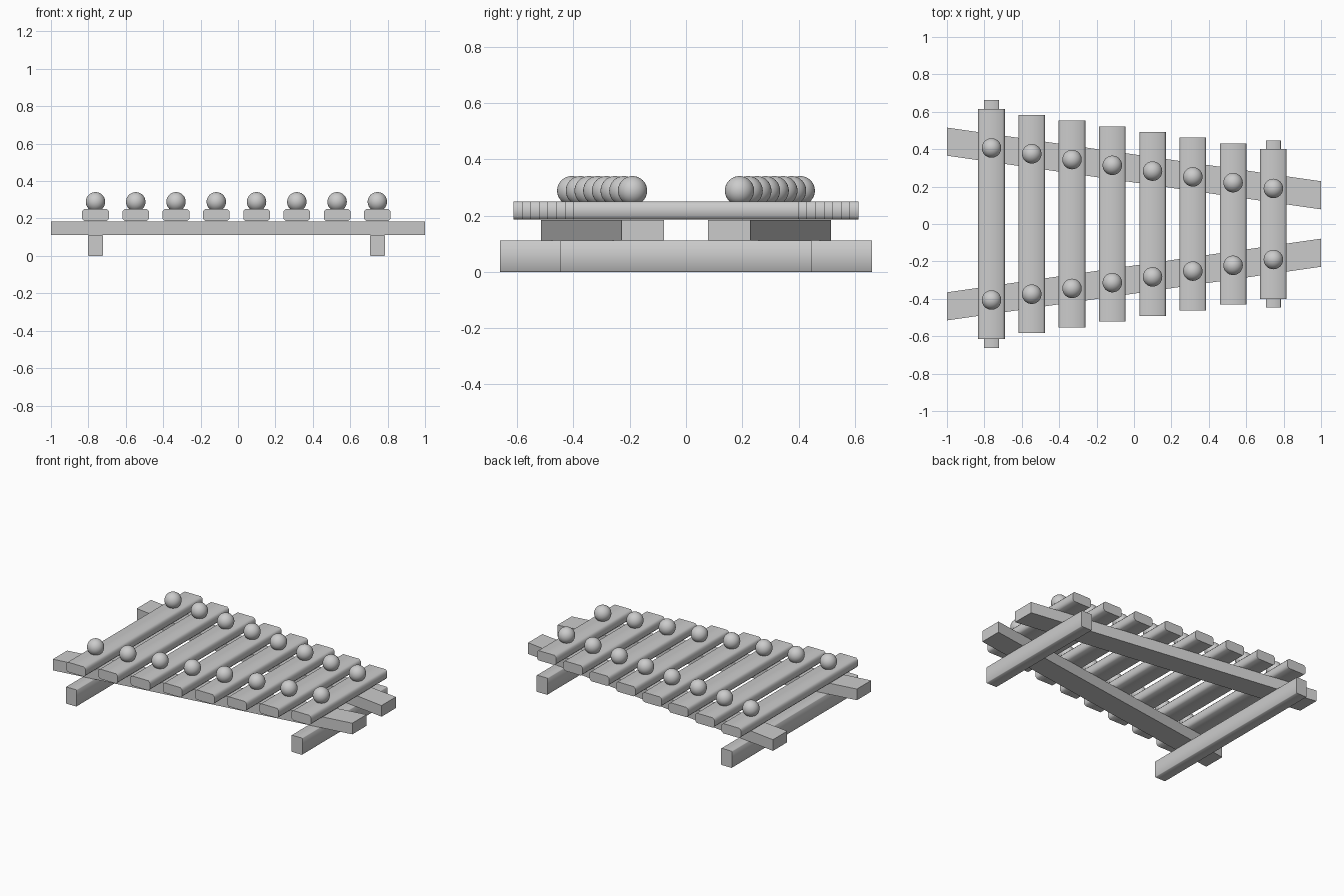
import bpy, bmesh
from math import radians

if "Cube" in bpy.data.objects:
    bpy.data.objects.remove(bpy.data.objects["Cube"])


def finish(name, bm, angle):
    bmesh.ops.recalc_face_normals(bm, faces=bm.faces[:])
    me = bpy.data.meshes.new(name)
    bm.to_mesh(me)
    bm.free()
    ob = bpy.data.objects.new(name, me)
    bpy.context.collection.objects.link(ob)
    bpy.ops.object.select_all(action='DESELECT')
    bpy.context.view_layer.objects.active = ob
    ob.select_set(True)
    bpy.ops.object.shade_smooth_by_angle(angle=radians(angle))
    return ob


def sweep(name, start, end, angle=50):
    # Solid between two matching section loops
    bm = bmesh.new()
    a = [bm.verts.new(p) for p in start]
    b = [bm.verts.new(p) for p in end]
    n = len(a)
    bm.faces.new(a)
    bm.faces.new(b[::-1])
    for i in range(n):
        bm.faces.new((a[i], b[i], b[(i + 1) % n], a[(i + 1) % n]))
    return finish(name, bm, angle)


def chamfered(cx, width, z0, z1, c):
    h = width / 2
    return [(cx - h + c, z0), (cx + h - c, z0), (cx + h, z0 + c), (cx + h, z1 - c),
            (cx + h - c, z1), (cx - h + c, z1), (cx - h, z1 - c), (cx - h, z0 + c)]


def rail_y(x):
    return 0.297 - 0.1435 * x


X0, STEP, COUNT = -0.762, 0.2153, 8

# Two tapering rails, cut square to x at the ends
for side, label in ((1, "back"), (-1, "front")):
    def section(x):
        y = side * rail_y(x)
        return [(x, y + dy, z) for dy, z in
                ((-0.075, 0.111), (0.075, 0.111), (0.075, 0.185), (-0.075, 0.185))]
    sweep(label + "_rail", section(-1), section(1))

# Cross feet under the wide and narrow ends
for label, x, half in (("wide_end_foot", X0, 0.662), ("narrow_end_foot", 0.745, 0.446)):
    prof = chamfered(x, 0.08, 0, 0.111, 0.003)
    sweep(label, [(px, -half, z) for px, z in prof], [(px, half, z) for px, z in prof])

# Sounding bars with a pair of round pegs each
for i in range(COUNT):
    x = X0 + i * STEP
    half = 0.614 - i * 0.0305
    prof = chamfered(x, 0.142, 0.186, 0.251, 0.012)
    sweep(f"bar_{i + 1}", [(px, -half, z) for px, z in prof],
          [(px, half, z) for px, z in prof])
    for side, label in ((1, "back"), (-1, "front")):
        bm = bmesh.new()
        bmesh.ops.create_uvsphere(bm, u_segments=32, v_segments=16, radius=0.052)
        bmesh.ops.translate(bm, verts=bm.verts[:], vec=(x, side * rail_y(x), 0.289))
        finish(f"{label}_peg_{i + 1}", bm, 60)
